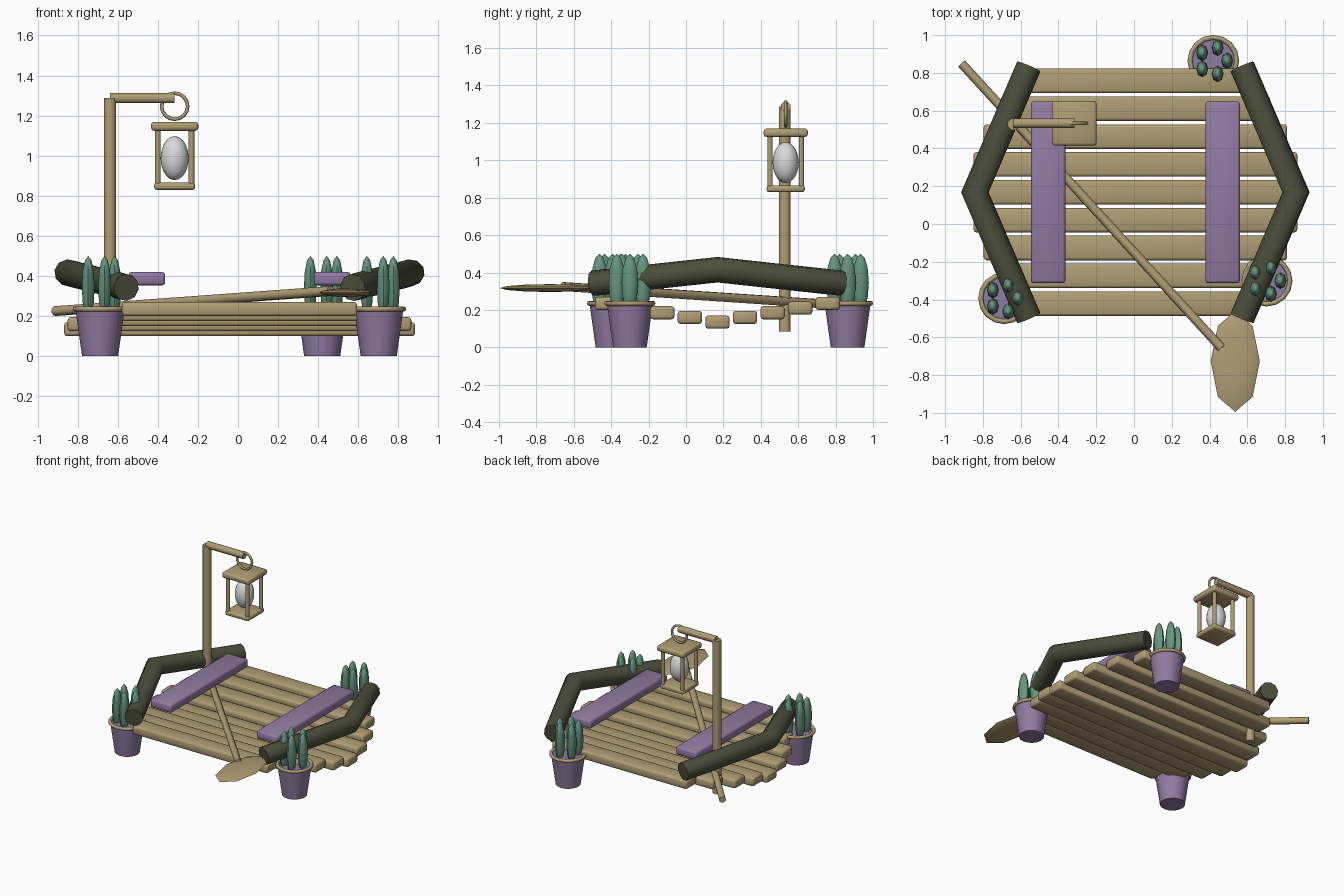
import bpy, bmesh
from math import radians, cos, sin, pi
from mathutils import Vector, Matrix

if "Cube" in bpy.data.objects:
    bpy.data.objects.remove(bpy.data.objects["Cube"])


def material(name, rgb):
    m = bpy.data.materials.new(name)
    m.use_nodes = True
    m.diffuse_color = (*rgb, 1)
    m.node_tree.nodes["Principled BSDF"].inputs["Base Color"].default_value = (*rgb, 1)
    return m


WOOD = material("pale wood", (0.43, 0.34, 0.175))
PURPLE = material("dusty purple", (0.28, 0.20, 0.36))
BARK = material("dark bark", (0.072, 0.077, 0.045))
GREEN = material("cactus green", (0.13, 0.30, 0.21))
WHITE = material("lamp white", (0.70, 0.70, 0.70))
parts = []


def finish(name, bm, mat):
    bmesh.ops.recalc_face_normals(bm, faces=bm.faces)
    mesh = bpy.data.meshes.new(name)
    bm.to_mesh(mesh)
    bm.free()
    mesh.materials.append(mat)
    ob = bpy.data.objects.new(name, mesh)
    bpy.context.collection.objects.link(ob)
    parts.append(ob)
    return ob


def block(name, centre, size, mat, bevel=0.015):
    bm = bmesh.new()
    bmesh.ops.create_cube(bm, size=1, matrix=Matrix.Translation(centre) @ Matrix.Diagonal((*size, 1)))
    bmesh.ops.bevel(bm, geom=bm.edges[:], offset=bevel, segments=2, profile=0.5, affect='EDGES')
    return finish(name, bm, mat)


def ellipsoid(name, centre, radii, mat, segments=8, rings=6):
    bm = bmesh.new()
    bmesh.ops.create_uvsphere(bm, u_segments=segments, v_segments=rings, radius=1,
                              matrix=Matrix.Translation(centre) @ Matrix.Diagonal((*radii, 1)))
    return finish(name, bm, mat)


def tube(name, points, radius, mat, sides=8):
    """Mitred round bar that follows a path of points."""
    pts = [Vector(p) for p in points]
    bm = bmesh.new()
    first = (pts[1] - pts[0]).normalized()
    u = first.orthogonal().normalized()
    v = first.cross(u)
    ring = [pts[0] + radius * (u * cos(a) + v * sin(a))
            for a in (2 * pi * (i + 0.5) / sides for i in range(sides))]
    rows = [[bm.verts.new(p) for p in ring]]
    for i in range(1, len(pts)):
        d = (pts[i] - pts[i - 1]).normalized()
        nxt = (pts[i + 1] - pts[i]).normalized() if i + 1 < len(pts) else d
        n = (d + nxt).normalized()
        # slide each corner along the bar onto the mitre plane
        ring = [p + d * ((pts[i] - p).dot(n) / d.dot(n)) for p in ring]
        rows.append([bm.verts.new(p) for p in ring])
    for a, b in zip(rows, rows[1:]):
        for i in range(sides):
            j = (i + 1) % sides
            bm.faces.new((a[i], a[j], b[j], b[i]))
    bm.faces.new(rows[0])
    bm.faces.new(rows[-1])
    return finish(name, bm, mat)


def hoop(name, centre, major, minor, mat, rotation=(0, 0, 0), sides=16):
    bpy.ops.mesh.primitive_torus_add(location=centre, rotation=rotation, major_radius=major,
                                     minor_radius=minor, major_segments=sides, minor_segments=8)
    ob = bpy.context.object
    ob.name = name
    ob.data.materials.append(mat)
    parts.append(ob)


# Deck planks, curving up and narrowing toward both ends
MID_X, MID_Y = 0.0075, 0.168
for k in range(-4, 5):
    half = 0.875 - 0.018 * k * k
    block(f"deck_plank_{k + 5}", (MID_X, MID_Y + 0.1475 * k, 0.135 + 0.025 * abs(k)),
          (2 * half, 0.13, 0.07), WOOD)

# Bent side logs and benches
for side, s in (("left", 1), ("right", -1)):
    tube(f"{side}_log", [(MID_X + s * 0.565, MID_Y - 0.665, 0.343),
                         (MID_X + s * 0.85, MID_Y, 0.415),
                         (MID_X + s * 0.565, MID_Y + 0.665, 0.343)], 0.068, BARK, 10)
    block(f"{side}_bench", (MID_X + s * 0.462, 0.168, 0.387), (0.183, 0.963, 0.067), PURPLE)

# Lantern post and arm
LX, LY = -0.316, 0.533
tube("lantern_post", [(-0.638, 0.528, 0.085), (-0.638, 0.528, 1.287)], 0.033, WOOD)
tube("lantern_arm", [(-0.638, 0.533, 1.287), (LX, LY, 1.287)], 0.027, WOOD)
hoop("lantern_ring", (LX, LY, 1.247), 0.065, 0.009, WOOD, (pi / 2, 0, 0))

# Hanging lantern
block("lantern_roof", (LX, LY, 1.147), (0.236, 0.236, 0.045), WOOD)
block("lantern_base", (LX, LY, 0.848), (0.204, 0.204, 0.036), WOOD, 0.012)
for i, (sx, sy) in enumerate(((1, 1), (1, -1), (-1, 1), (-1, -1))):
    x, y = LX + sx * 0.084, LY + sy * 0.084
    tube(f"lantern_upright_{i + 1}", [(x, y, 0.85), (x, y, 1.14)], 0.015, WOOD)
ellipsoid("lantern_globe", (LX, LY, 0.988), (0.07, 0.07, 0.11), WHITE, 16, 10)

# Oar
tube("oar_shaft", [(-0.913, 0.85, 0.225), (0.463, -0.657, 0.325)], 0.025, WOOD)
ellipsoid("oar_blade", (0.536, -0.727, 0.317), (0.13, 0.267, 0.021), WOOD)

# Potted cacti
POTS = {"right_front": (-0.688, -0.393), "left_front": (0.702, -0.3), "back": (0.42, 0.864)}
for name, (px, py) in POTS.items():
    bm = bmesh.new()
    bmesh.ops.create_cone(bm, cap_ends=True, segments=16, radius1=0.09, radius2=0.123,
                          depth=0.235, matrix=Matrix.Translation((px, py, 0.1175)))
    finish(f"{name}_pot", bm, PURPLE)
    hoop(f"{name}_pot_rim", (px, py, 0.235), 0.124, 0.013, WOOD)
    for i in range(5):
        a = 2 * pi * i / 5
        ellipsoid(f"{name}_cactus_{i + 1}", (px + 0.073 * cos(a), py + 0.073 * sin(a), 0.345),
                  (0.032, 0.044, 0.155), GREEN)

# Smooth shading that keeps the hard corners
bpy.ops.object.select_all(action='DESELECT')
for ob in parts:
    ob.select_set(True)
bpy.context.view_layer.objects.active = parts[0]
bpy.ops.object.shade_smooth_by_angle(angle=radians(50))
